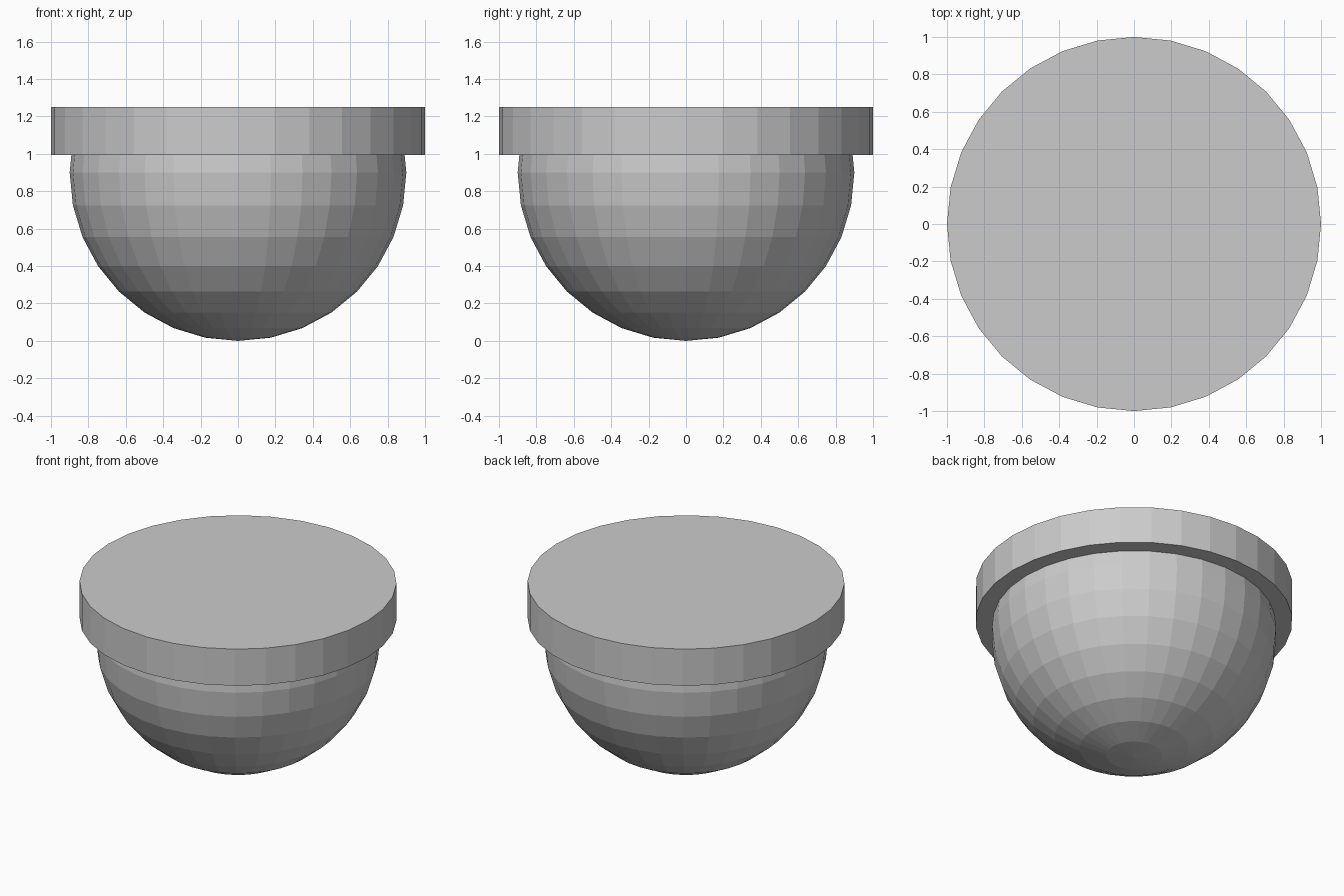
import bpy, bmesh
from mathutils import Matrix

if "Cube" in bpy.data.objects:
    bpy.data.objects.remove(bpy.data.objects["Cube"])

RIM_BOTTOM, RIM_TOP = 0.995, 1.25


def add_object(name, bm):
    bmesh.ops.recalc_face_normals(bm, faces=bm.faces)
    mesh = bpy.data.meshes.new(name)
    bm.to_mesh(mesh)
    bm.free()
    obj = bpy.data.objects.new(name, mesh)
    bpy.context.collection.objects.link(obj)
    return obj


# Rounded bowl: faceted sphere trimmed flat where it meets the rim
bm = bmesh.new()
bmesh.ops.create_uvsphere(bm, u_segments=32, v_segments=16, radius=0.9,
                          matrix=Matrix.Translation((0, 0, 0.9)))
bmesh.ops.bisect_plane(bm, geom=bm.verts[:] + bm.edges[:] + bm.faces[:],
                       plane_co=(0, 0, RIM_BOTTOM), plane_no=(0, 0, 1),
                       clear_outer=True)
add_object("bowl", bm)

# Wide flat disc closing the top
bm = bmesh.new()
bmesh.ops.create_cone(bm, cap_ends=True, segments=32, radius1=1, radius2=1,
                      depth=RIM_TOP - RIM_BOTTOM,
                      matrix=Matrix.Translation((0, 0, (RIM_TOP + RIM_BOTTOM) / 2)))
add_object("rim_disc", bm)
